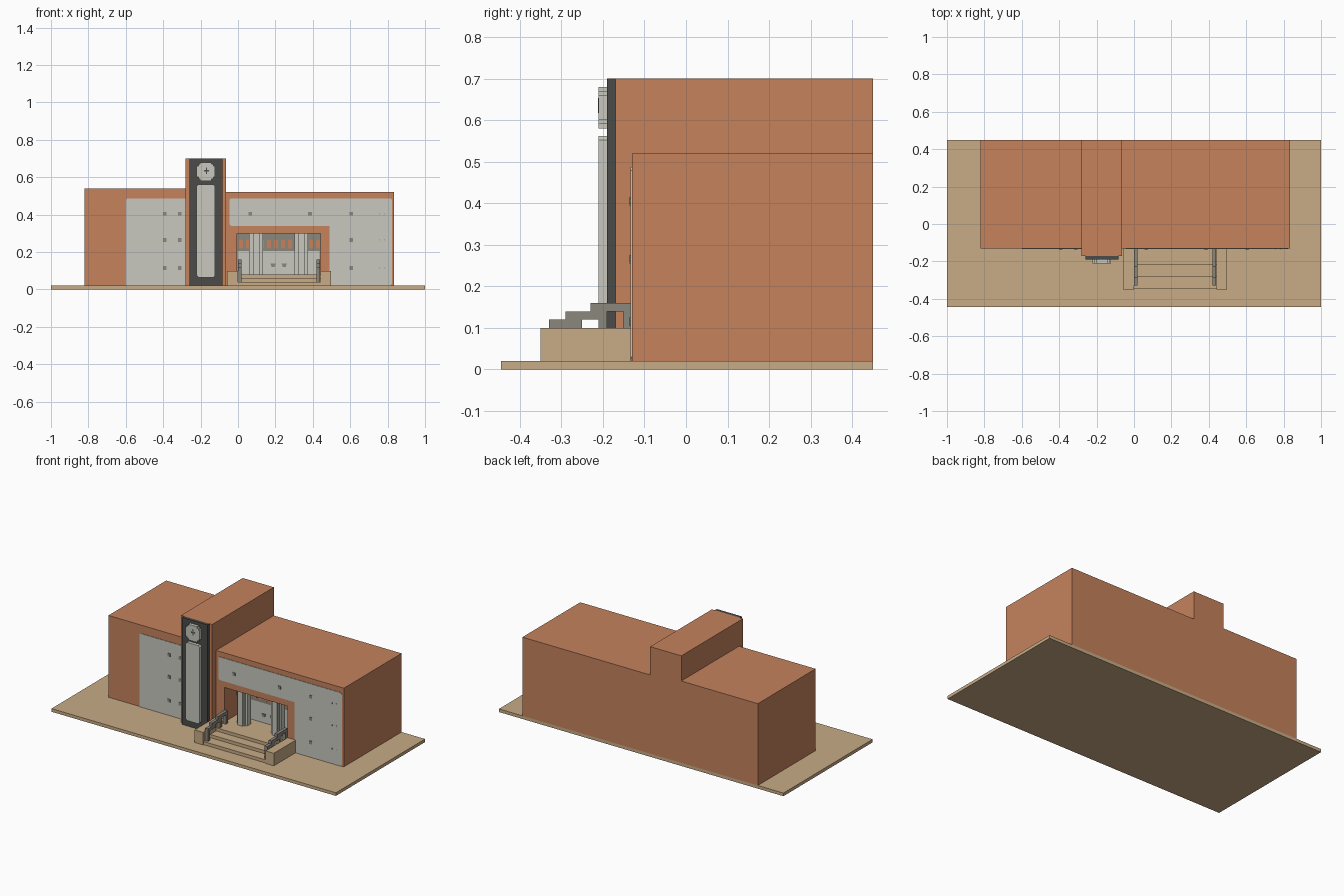
import bpy, bmesh

if "Cube" in bpy.data.objects:
    bpy.data.objects.remove(bpy.data.objects["Cube"])


def mat(name, rgb):
    m = bpy.data.materials.new(name)
    m.diffuse_color = (*rgb, 1)
    m.use_nodes = True
    m.node_tree.nodes["Principled BSDF"].inputs["Base Color"].default_value = m.diffuse_color
    return m


BRICK = mat("orange_brick", (0.56, 0.225, 0.108))
PALE = mat("pale_plaster", (0.58, 0.58, 0.52))
DARK = mat("charcoal", (0.07, 0.07, 0.068))
TAN = mat("tan_paving", (0.58, 0.41, 0.24))
STONE = mat("grey_stone", (0.26, 0.245, 0.205))


def prism(name, pts, axis, a, b, m):
    """Extrude a 2D outline from a to b along an axis."""
    def place(p, t):
        return {"x": (t, p[0], p[1]), "y": (p[0], t, p[1]), "z": (p[0], p[1], t)}[axis]
    bm = bmesh.new()
    lo = [bm.verts.new(place(p, a)) for p in pts]
    hi = [bm.verts.new(place(p, b)) for p in pts]
    bm.faces.new(lo)
    bm.faces.new(hi)
    n = len(pts)
    for i in range(n):
        j = (i + 1) % n
        bm.faces.new((lo[i], lo[j], hi[j], hi[i]))
    bmesh.ops.recalc_face_normals(bm, faces=bm.faces)
    me = bpy.data.meshes.new(name)
    bm.to_mesh(me)
    bm.free()
    me.materials.append(m)
    ob = bpy.data.objects.new(name, me)
    bpy.context.collection.objects.link(ob)
    return ob


def box(name, x0, x1, y0, y1, z0, z1, m):
    return prism(name, [(x0, y0), (x1, y0), (x1, y1), (x0, y1)], "z", z0, z1, m)


def clipped(x0, x1, z0, z1, c):
    """Rectangle with clipped corners."""
    return [(x0 + c, z0), (x1 - c, z0), (x1, z0 + c), (x1, z1 - c),
            (x1 - c, z1), (x0 + c, z1), (x0, z1 - c), (x0, z0 + c)]


def stepped(cx, cz, steps):
    """Symmetric stepped outline from its first quadrant corner points."""
    q = list(steps)
    r = q[::-1]
    pts = q + [(-x, z) for x, z in r] + [(-x, -z) for x, z in q] + [(x, -z) for x, z in r]
    return [(cx + x, cz + z) for x, z in pts]


# Ground slab and main volumes
box("ground_slab", -1, 1, -0.445, 0.45, 0, 0.02, TAN)
box("left_wing", -0.82, -0.28, -0.13, 0.45, 0.02, 0.54, BRICK)
box("tower", -0.282, -0.063, -0.17, 0.45, 0.02, 0.70, BRICK)
right = box("right_wing", -0.063, 0.835, -0.13, 0.45, 0.02, 0.52, BRICK)

# Entrance recess cut into the right wing
cutter = box("entrance_cutter", -0.005, 0.44, -0.3, 0.0, -0.1, 0.30, BRICK)
cutter.hide_render = True
mod = right.modifiers.new("entrance", "BOOLEAN")
mod.operation = "DIFFERENCE"
mod.solver = "EXACT"
mod.object = cutter
bpy.context.view_layer.objects.active = right
bpy.ops.object.modifier_apply(modifier=mod.name)
bpy.data.objects.remove(cutter)

# Pale facade panels
F = -0.13
prism("left_panel", [(-0.60, 0.02), (-0.282, 0.02), (-0.282, 0.487), (-0.592, 0.487), (-0.60, 0.479)],
      "y", F - 0.003, F, PALE)
prism("right_panel", [(0.49, 0.02), (0.815, 0.02), (0.823, 0.03), (0.823, 0.479), (0.815, 0.487),
                      (-0.037, 0.487), (-0.045, 0.479), (-0.045, 0.348), (-0.037, 0.34), (0.49, 0.34)],
      "y", F - 0.003, F, PALE)

# Small square vents on the panels
spots = [(x, z) for x in (-0.392, -0.312, 0.605) for z in (0.405, 0.265, 0.115)]
spots += [(0.065, 0.405), (0.385, 0.405)]
for x, z in spots:
    box("wall_vent", x - 0.01, x + 0.01, F - 0.006, F - 0.003, z - 0.01, z + 0.01, STONE)
for x in (0.755, 0.785):
    for z in (0.405, 0.265, 0.115):
        box("wall_pin", x - 0.002, x + 0.002, F - 0.006, F - 0.003, z - 0.004, z + 0.004, STONE)

# Clock on the tower
box("tower_dark_panel", -0.26, -0.083, -0.19, -0.17, 0.02, 0.70, DARK)
prism("tower_light_strip", clipped(-0.222, -0.122, 0.065, 0.562, 0.01), "y", -0.21, -0.19, PALE)
prism("clock_face", stepped(-0.172, 0.63, [(0.05, 0.03), (0.04, 0.03), (0.04, 0.04), (0.03, 0.04), (0.03, 0.05)]),
      "y", -0.21, -0.19, PALE)
prism("clock_hands", stepped(-0.169, 0.635, [(0.014, 0.003), (0.003, 0.003), (0.003, 0.018)]),
      "y", -0.212, -0.21, DARK)

# Stairs: three steps between two cheek blocks
for i, (y0, y1) in enumerate([(-0.345, -0.28), (-0.28, -0.22), (-0.22, 0.0)]):
    box("step", 0.0 if i < 2 else -0.005, 0.44, y0, y1, 0.02, 0.04 + 0.02 * i, TAN)
for x0, x1 in ((-0.06, 0.0), (0.44, 0.497)):
    box("stair_cheek", x0, x1, -0.35, F, 0.02, 0.10, TAN)

# Stepped handrails with legs down to the steps
rail = [(-0.33, 0.04), (-0.31, 0.04), (-0.31, 0.10), (-0.25, 0.10), (-0.25, 0.12), (-0.21, 0.12),
        (-0.21, 0.08), (-0.19, 0.08), (-0.19, 0.14), (-0.15, 0.14), (-0.15, 0.08), (-0.13, 0.08),
        (-0.13, 0.16), (-0.23, 0.16), (-0.23, 0.14), (-0.29, 0.14), (-0.29, 0.12), (-0.33, 0.12)]
for x in (0.0, 0.419):
    prism("handrail", rail, "x", x, x + 0.02, STONE)

# Entrance wall: pale doors below, slotted stone band above
box("door_wall", 0.0, 0.435, -0.008, 0.0, 0.08, 0.205, PALE)
box("slotted_band", -0.005, 0.44, -0.008, 0.0, 0.205, 0.298, STONE)
for i in range(12):
    x = 0.015 + 0.0375 * i
    prism("band_slot", clipped(x - 0.011, x + 0.011, 0.22, 0.266, 0.005), "y", -0.011, -0.008, BRICK)
for x in (0.188, 0.247):
    prism("door_handle", [(x - 0.014, 0.138), (x - 0.008, 0.12), (x + 0.008, 0.12), (x + 0.014, 0.138)],
          "y", -0.014, -0.008, STONE)

# Entrance columns
for x in (0.097, 0.338):
    prism("entrance_column", stepped(x, -0.08, [(0.037, 0.018), (0.026, 0.018), (0.026, 0.026), (0.018, 0.026), (0.018, 0.037)]),
          "z", 0.08, 0.30, PALE)
